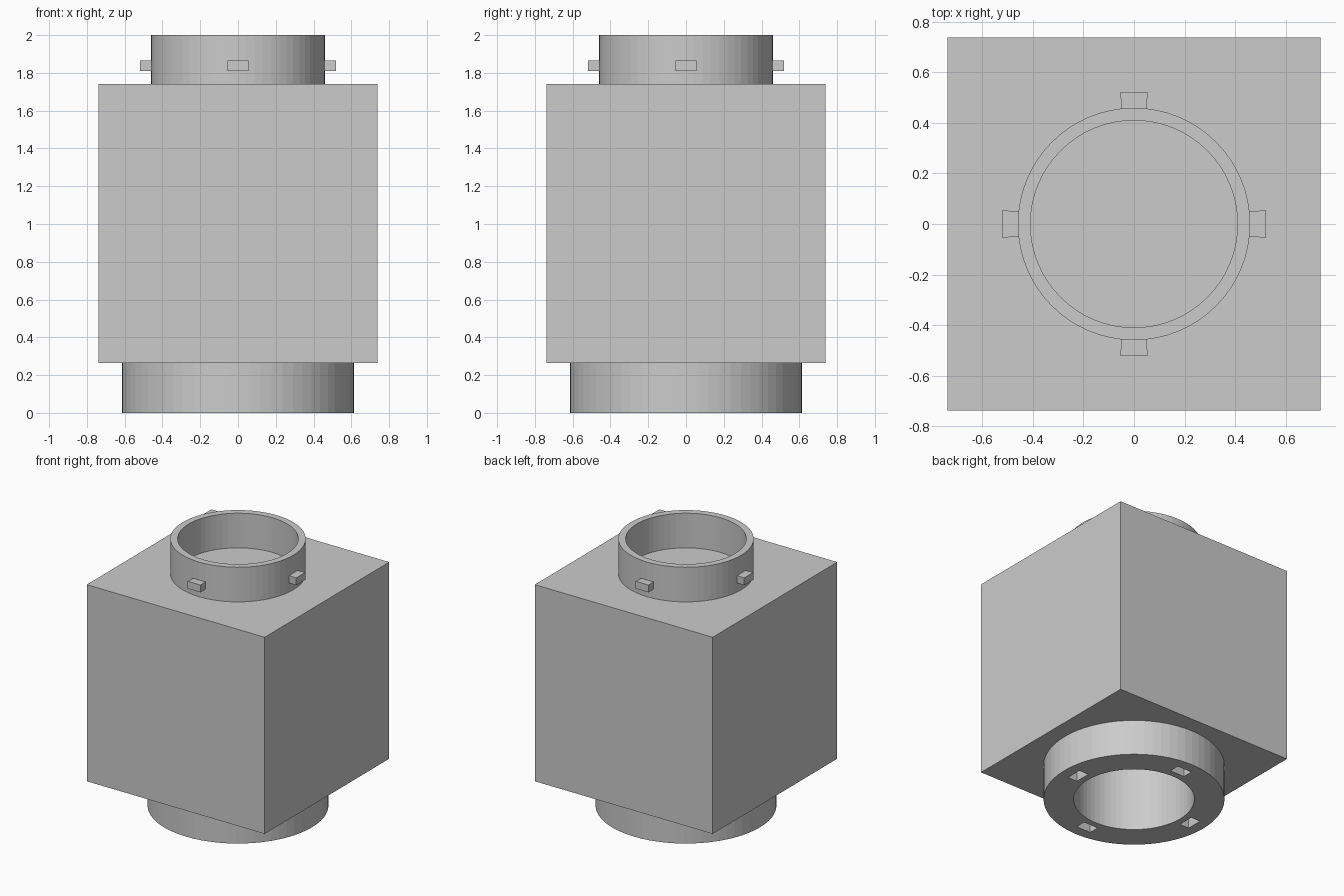
import bpy, bmesh, math
from mathutils import Matrix

default = bpy.data.objects.get("Cube")
if default:
    bpy.data.objects.remove(default, do_unlink=True)

SEGMENTS = 64
HALF = 0.738          # half width of the block
LOW, HIGH = 0.265, 1.74
BORE = 0.41

grey = bpy.data.materials.new("plain grey")
grey.use_nodes = True
grey.diffuse_color = (0.6, 0.6, 0.6, 1)
grey.node_tree.nodes["Principled BSDF"].inputs["Base Color"].default_value = grey.diffuse_color


def finish(name, bm):
    bmesh.ops.recalc_face_normals(bm, faces=bm.faces)
    mesh = bpy.data.meshes.new(name)
    bm.to_mesh(mesh)
    bm.free()
    mesh.materials.append(grey)
    obj = bpy.data.objects.new(name, mesh)
    bpy.context.collection.objects.link(obj)
    return obj


def box(name, x0, x1, y, z0, z1, angle=0, flare=1.0):
    """Box running outward along x, optionally wider at its outer end, turned about z."""
    bm = bmesh.new()
    bmesh.ops.create_cube(bm, size=1)
    for v in bm.verts:
        width = y * flare if v.co.x > 0 else y
        v.co = (x1 if v.co.x > 0 else x0,
                math.copysign(width, v.co.y),
                z1 if v.co.z > 0 else z0)
    bmesh.ops.rotate(bm, verts=bm.verts, matrix=Matrix.Rotation(angle, 3, "Z"))
    return finish(name, bm)


def cylinder(name, radius, z0, z1):
    bm = bmesh.new()
    bmesh.ops.create_cone(bm, cap_ends=True, segments=SEGMENTS, radius1=radius,
                          radius2=radius, depth=z1 - z0,
                          matrix=Matrix.Translation((0, 0, (z0 + z1) / 2)))
    return finish(name, bm)


def cut(obj, cutter):
    cutter.hide_render = True
    mod = obj.modifiers.new("cut", "BOOLEAN")
    mod.operation, mod.solver, mod.object = "DIFFERENCE", "EXACT", cutter
    bpy.context.view_layer.objects.active = obj
    bpy.ops.object.modifier_apply(modifier=mod.name)
    bpy.data.objects.remove(cutter, do_unlink=True)


# Main block, hollowed from below by a deep round bore
block = box("block", -HALF, HALF, HALF, LOW, HIGH)
cut(block, cylinder("bore_cutter", BORE, -0.1, HIGH - 0.05))

# Lower socket collar with four slots in its underside
collar = cylinder("socket_collar", 0.615, 0, LOW)
cut(collar, cylinder("collar_cutter", BORE, -0.1, LOW + 0.1))

# Upper neck ring
neck = cylinder("neck_ring", 0.46, HIGH, 2)
cut(neck, cylinder("neck_cutter", BORE, HIGH - 0.1, 2.1))

# Locking tabs on the neck and matching slots in the collar
for i, side in enumerate(("left", "back", "right", "front")):
    turn = i * math.pi / 2
    box(side + "_locking_tab", 0.45, 0.52, 0.048, 1.81, 1.865, turn, flare=1.14)
    cut(collar, box("slot_cutter", 0.457, 0.535, 0.06, -0.1, 0.2, turn))
